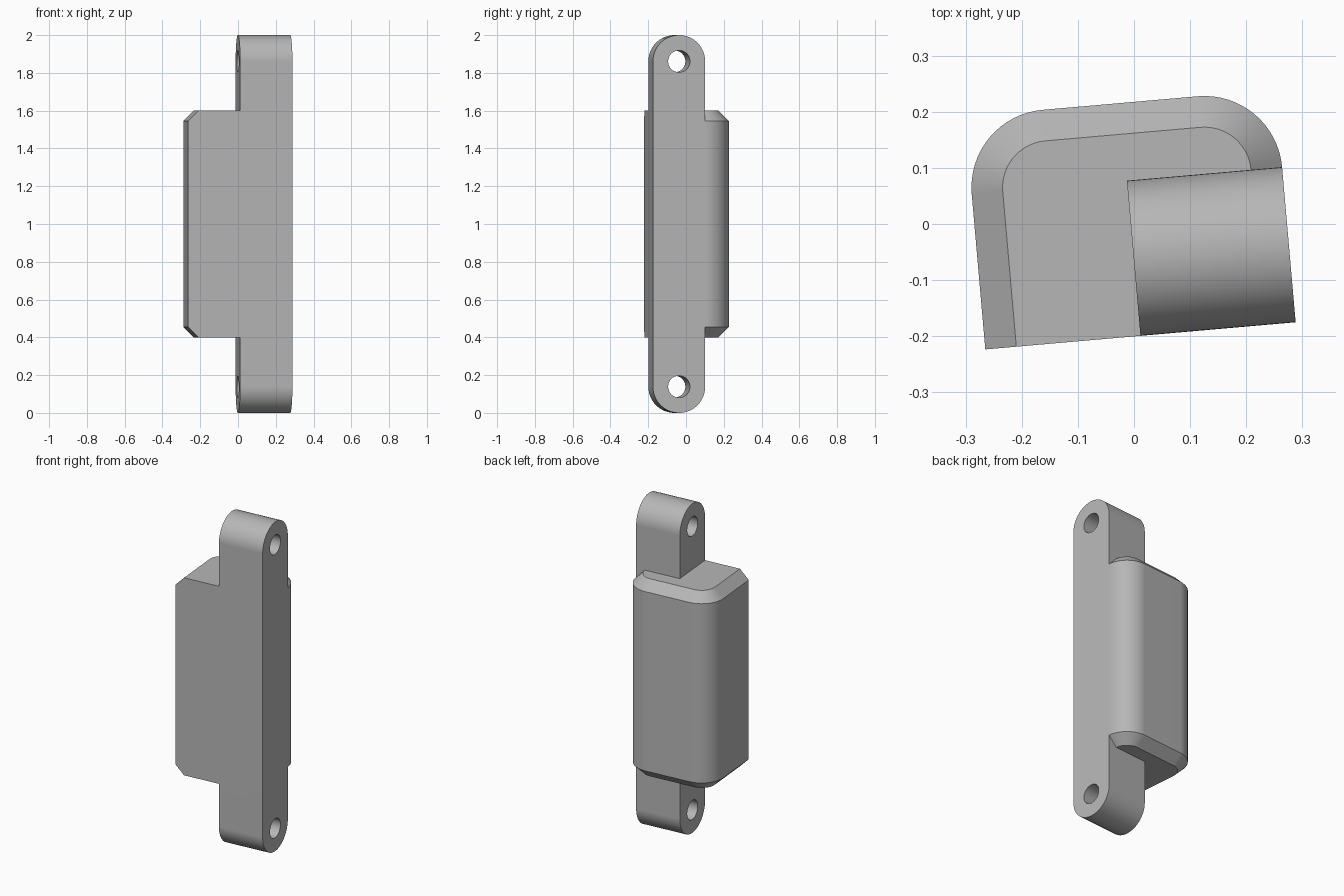
import bpy, bmesh, math
from mathutils import Matrix

cube = bpy.data.objects.get("Cube")
if cube:
    bpy.data.objects.remove(cube)

UNIT = 0.1388                 # corner radius, also half the strap depth
WIDTH, DEPTH = 4 * UNIT, 3 * UNIT
CHAMFER = 0.0555
HOLE = 0.058
SEG = 16

# Whole part is turned slightly about the vertical axis
PLACE = Matrix.Translation((-0.265, -0.2235, 0)) @ Matrix.Rotation(math.radians(5), 4, 'Z')

grey = bpy.data.materials.new("plain grey")
grey.use_nodes = True
colour = (0.47, 0.47, 0.47, 1)
grey.diffuse_color = colour
grey.node_tree.nodes["Principled BSDF"].inputs["Base Color"].default_value = colour


def arc(cx, cy, r, start, end, n=SEG):
    angles = [math.radians(start + (end - start) * i / n) for i in range(n + 1)]
    return [(cx + r * math.cos(a), cy + r * math.sin(a)) for a in angles]


def loft(name, rings):
    """Skin a stack of matching rings and cap both ends."""
    bm = bmesh.new()
    loops = [[bm.verts.new(p) for p in ring] for ring in rings]
    n = len(loops[0])
    for a, b in zip(loops, loops[1:]):
        for i in range(n):
            j = (i + 1) % n
            bm.faces.new((a[i], a[j], b[j], b[i]))
    bm.faces.new(loops[0])
    bm.faces.new(loops[-1])
    bmesh.ops.recalc_face_normals(bm, faces=bm.faces)
    mesh = bpy.data.meshes.new(name)
    bm.to_mesh(mesh)
    bm.free()
    mesh.materials.append(grey)
    obj = bpy.data.objects.new(name, mesh)
    bpy.context.collection.objects.link(obj)
    obj.matrix_world = PLACE
    return obj


def combine(target, tool, operation):
    """Apply a boolean and remove the helper."""
    bpy.context.view_layer.objects.active = target
    mod = target.modifiers.new("combine", 'BOOLEAN')
    mod.object, mod.operation, mod.solver = tool, operation, 'EXACT'
    bpy.ops.object.modifier_apply(modifier=mod.name)
    bpy.data.objects.remove(tool)


def block_outline(inset):
    """Flat front, rounded back corners; inset on every side but the front."""
    r, cy = UNIT - inset, DEPTH - UNIT
    return ([(WIDTH - inset, 0)] + arc(WIDTH - UNIT, cy, r, 0, 90)
            + arc(UNIT, cy, r, 90, 180) + [(inset, 0)])


# Main block, chamfered above and below
levels = [(0.4, CHAMFER), (0.4 + CHAMFER, 0), (1.6 - CHAMFER, 0), (1.6, CHAMFER)]
housing = loft("housing", [[(x, y, z) for x, y in block_outline(inset)]
                           for z, inset in levels])

# Tall strap with round ends, flush with the front and right faces
strap_outline = arc(UNIT, 2 - UNIT, UNIT, 0, 180, 2 * SEG) + arc(UNIT, UNIT, UNIT, 180, 360, 2 * SEG)
strap = loft("strap", [[(x, y, z) for y, z in strap_outline] for x in (2 * UNIT, WIDTH)])
combine(housing, strap, 'UNION')

# Pin holes through both strap ends
for z in (UNIT, 2 - UNIT):
    ring = arc(UNIT, z, HOLE, 0, 360, 2 * SEG)[:-1]
    pin = loft("pin_cutter", [[(x, y, h) for y, h in ring] for x in (UNIT, WIDTH + UNIT)])
    pin.hide_render = True
    combine(housing, pin, 'DIFFERENCE')

# Smooth curves, crisp edges
bpy.ops.object.select_all(action='DESELECT')
housing.select_set(True)
bpy.context.view_layer.objects.active = housing
bpy.ops.object.shade_smooth_by_angle(angle=math.radians(25))
weighted = housing.modifiers.new("flat_faces", 'WEIGHTED_NORMAL')
weighted.keep_sharp = True
